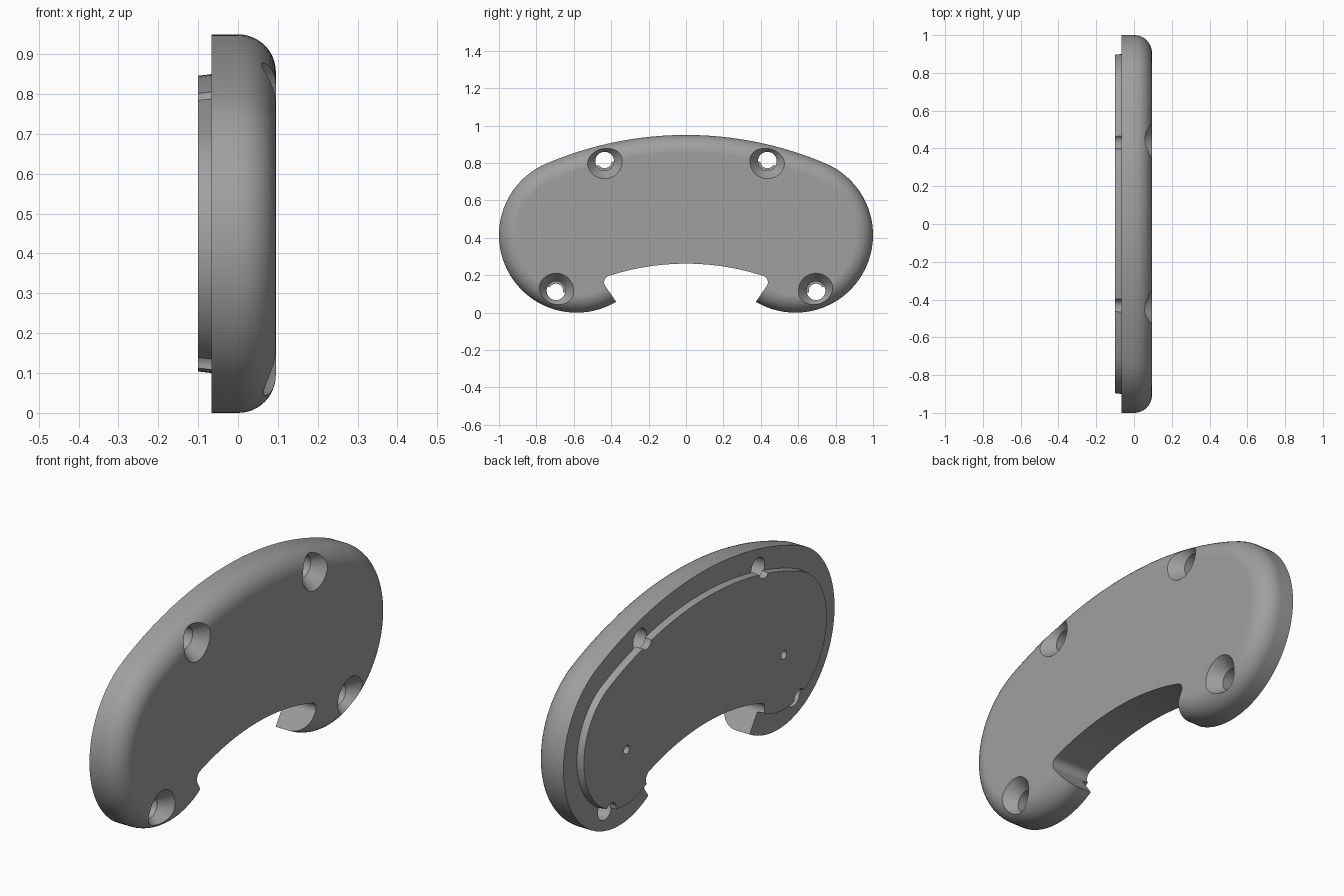
import bpy, bmesh, math
from math import cos, sin, radians, pi

if "Cube" in bpy.data.objects:
    bpy.data.objects.remove(bpy.data.objects["Cube"])

grey = bpy.data.materials.new("grey")
grey.diffuse_color = (0.35, 0.35, 0.35, 1)
grey.use_nodes = True
grey.node_tree.nodes["Principled BSDF"].inputs["Base Color"].default_value = grey.diffuse_color

BACK, FRONT, REAR_PAD = -0.067, 0.095, -0.1
FILLET = 0.095


def arc(cy, cz, r, a0, a1, n):
    """Points on an arc in the y-z plane, angles in degrees."""
    angles = [radians(a0 + (a1 - a0) * i / n) for i in range(n + 1)]
    return [(cy + r * cos(a), cz + r * sin(a)) for a in angles]


def mirrored(half):
    """Close a half outline that ends on the centre line."""
    return half + [(-y, z) for y, z in half[-2::-1]]


def kidney(inset):
    """Two round ends joined by a shallow tangent arch."""
    end = math.degrees(math.atan2(1.365, 0.585))
    half = arc(0.585, 0.415, 0.415 - inset, -137, end, 48)
    half += arc(0, -0.95, 1.9 - inset, end, 90, 20)[1:]
    return mirrored(half)


def loft(name, sections):
    """Skin a list of (x, outline) sections and cap both ends."""
    bm = bmesh.new()
    rings = [[bm.verts.new((x, y, z)) for y, z in pts] for x, pts in sections]
    n = len(rings[0])
    for a, b in zip(rings, rings[1:]):
        for i in range(n):
            j = (i + 1) % n
            bm.faces.new((a[i], a[j], b[j], b[i]))
    bm.faces.new(rings[0][::-1])
    bm.faces.new(rings[-1])
    bmesh.ops.recalc_face_normals(bm, faces=bm.faces)
    mesh = bpy.data.meshes.new(name)
    bm.to_mesh(mesh)
    bm.free()
    mesh.materials.append(grey)
    obj = bpy.data.objects.new(name, mesh)
    bpy.context.collection.objects.link(obj)
    return obj


def drill(name, y, z, steps):
    """Round cutter along x from (x, radius) steps."""
    return loft(name, [(x, arc(y, z, r, 0, 360 - 360 / 40, 39)) for x, r in steps])


def cut(obj, cutters):
    bpy.context.view_layer.objects.active = obj
    for c in cutters:
        mod = obj.modifiers.new("cut", 'BOOLEAN')
        mod.operation, mod.solver, mod.object = 'DIFFERENCE', 'EXACT', c
        bpy.ops.object.modifier_apply(modifier=mod.name)


# Body: straight back edge, quarter-round front edge
sections = [(BACK, kidney(0))]
for i in range(13):
    a = pi / 2 * i / 12
    sections.append((FRONT - FILLET + FILLET * sin(a), kidney(FILLET * (1 - cos(a)))))
body = loft("body", sections)

# Raised pad on the back, with a slight draft
pad = loft("rear_pad", [(REAR_PAD, kidney(0.104)), (BACK, kidney(0.1))])

# Arched opening with undercut corners
half = [(0.298, -0.052)] + arc(0.403, 0.163, 0.035, -34.5, 72, 10)
half += arc(0, 0.262 - 1.337, 1.337, 72, 90, 20)[1:]
opening = loft("opening_cutter", [(-0.3, mirrored(half)), (0.3, mirrored(half))])

# Countersunk screw holes and small blind pin holes
body_cutters, pad_cutters = [opening], [opening]
for side in (-1, 1):
    for y, z in ((0.435, 0.81), (0.695, 0.117)):
        body_cutters.append(drill("screw_cutter", side * y, z,
                                  [(-0.2, 0.05), (0.035, 0.05), (0.095, 0.094), (0.12, 0.112)]))
        pad_cutters.append(drill("clearance_cutter", side * y, z, [(-0.2, 0.038), (0.1, 0.038)]))
    pin = drill("pin_cutter", side * 0.58, 0.36, [(-0.2, 0.02), (0.0, 0.02)])
    body_cutters.append(pin)
    pad_cutters.append(pin)

cut(body, body_cutters)
cut(pad, pad_cutters)
for c in set(body_cutters + pad_cutters):
    bpy.data.objects.remove(c)

# Smooth rounded surfaces, keep the machined edges crisp
for obj in (body, pad):
    bpy.ops.object.select_all(action='DESELECT')
    obj.select_set(True)
    bpy.context.view_layer.objects.active = obj
    bpy.ops.object.shade_smooth_by_angle(angle=radians(30))
    mod = obj.modifiers.new("even_shading", 'WEIGHTED_NORMAL')
    mod.keep_sharp = True
